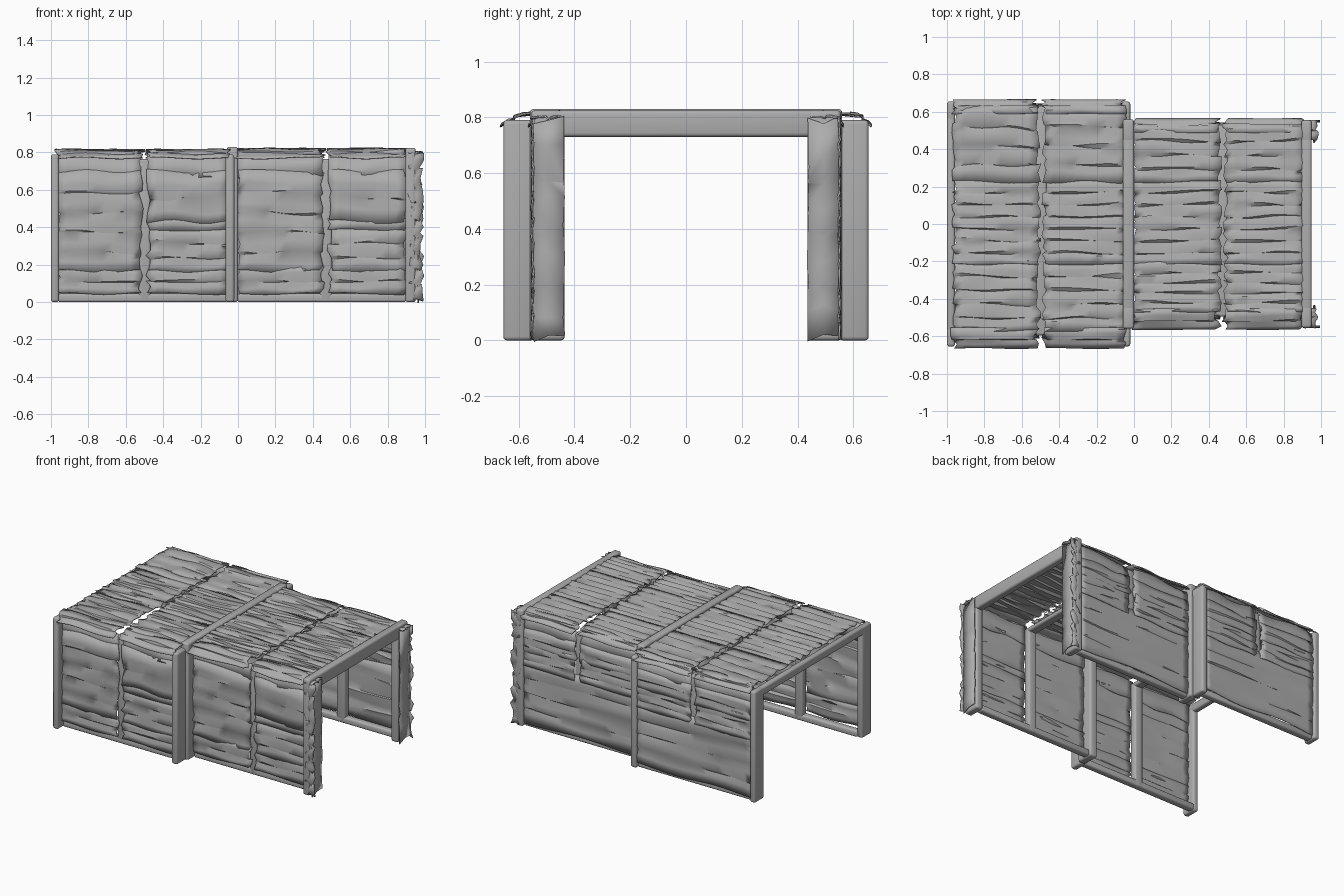
import bpy, bmesh, math, random
from mathutils import Vector as V

random.seed(7)
cube = bpy.data.objects.get("Cube")
if cube:
    bpy.data.objects.remove(cube)

mat = bpy.data.materials.new("weathered_grey")
mat.use_nodes = True
grey = (0.42, 0.42, 0.42, 1)
mat.diffuse_color = grey
mat.node_tree.nodes["Principled BSDF"].inputs["Base Color"].default_value = grey


def finish(name, bm):
    bmesh.ops.recalc_face_normals(bm, faces=bm.faces)
    me = bpy.data.meshes.new(name)
    bm.to_mesh(me)
    bm.free()
    me.materials.append(mat)
    me.shade_smooth()
    me.set_sharp_from_angle(angle=math.radians(40))
    ob = bpy.data.objects.new(name, me)
    bpy.context.collection.objects.link(ob)
    return ob


def timber(name, lo, hi, round_=0.012):
    """Squared timber with softened edges, between two opposite corners."""
    bm = bmesh.new()
    bmesh.ops.create_cube(bm, size=1)
    a, b = V(lo), V(hi)
    for v in bm.verts:
        v.co = V([(p + q) / 2 + c * abs(q - p) for p, q, c in zip(a, b, v.co)])
    bmesh.ops.bevel(bm, geom=bm.edges[:], offset=round_, segments=3, affect='EDGES', profile=0.5)
    return finish(name, bm)


def sheet(name, o, u, v, n, planks, jag=0.014, relief=0.008, bulge=0.0):
    """Rough boards running along u, stacked along v, lifted toward n."""
    o, u, v, n = V(o), V(u), V(v), V(n)
    cols = max(2, round(u.length / 0.05))
    bm = bmesh.new()
    grid = []
    for i in range(planks):
        size = random.uniform(0.7, 1.3)
        tilt = random.uniform(-0.35, 0.35) if i else 0
        last = i == planks - 1
        # Each board is proud at its start and dips under the next one
        for f, h in ((0, 1.0), (0.45 * size, 0.8), (1.0 if last else 0.9, 0.1)):
            phase, pace = random.uniform(0, 6), random.uniform(3, 9)
            left, right = (random.uniform(-jag, jag) for _ in "lr")
            row = []
            for c in range(cols + 1):
                t = c / cols
                wave = math.sin(t * pace + phase)
                drift = tilt * (t - 0.5) * (0 if last and f == 1 else 1)
                across = (i + f + drift + wave * 0.08) / planks
                lift = relief * (h + wave * 0.35) + bulge * math.sin(math.pi * min(1, max(0, across)))
                p = o + u * t + v * across + n * lift
                p += u.normalized() * (left * (1 - t) ** 3 + right * t ** 3)
                row.append(bm.verts.new(p))
            grid.append(row)
    for a, b in zip(grid, grid[1:]):
        for c in range(cols):
            bm.faces.new((a[c], a[c + 1], b[c + 1], b[c]))
    ob = finish(name, bm)
    mod = ob.modifiers.new("board_thickness", 'SOLIDIFY')
    mod.thickness = 0.006
    mod.offset = 0
    return ob


def frame(name, x0, x1, outer, inner, top):
    """Portal frame: two posts and a beam."""
    for side, s in (("front", -1), ("back", 1)):
        timber(f"{name}_{side}_post", (x0, s * inner, 0), (x1, s * outer, top), 0.014)
    timber(f"{name}_beam", (x0, -outer, 0.73), (x1, outer, top), 0.014)


def bay(name, x0, xm, x1, outer, top):
    """One bay: boarded walls and roof on studs, sills and a rafter."""
    halves = (("right", x0, xm - 0.02), ("left", xm + 0.02, x1))
    # The front wall sits deeper behind its posts than the back wall
    for side, s, inset in (("front", -1, 0.06), ("back", 1, 0.025)):
        n = (0, s, 0)
        wall = outer - inset
        timber(f"{name}_{side}_stud", (xm - 0.033, s * (wall - 0.05), 0),
               (xm + 0.033, s * wall, 0.757))
        timber(f"{name}_{side}_sill", (x0, s * (wall - 0.05), 0), (x1, s * wall, 0.045))
        if s > 0:
            sheet(f"{name}_back_lower_boards", (x0, wall, 0.03), (x1 - x0, 0, 0),
                  (0, 0, 0.45), n, 4, 0.004)
        for half, a, b in halves:
            label = f"{name}_{side}_{half}"
            # Wide boards, with narrower ones on the left half
            if s > 0:
                bands = [(0.43, 0.6, 3), (0.57, 0.7, 2)]
            elif half == "right":
                bands = [(0.045, 0.19, 2), (0.165, 0.7, 5)]
            else:
                bands = [(0.045, 0.19, 2), (0.165, 0.4, 3), (0.385, 0.45, 1), (0.43, 0.7, 2)]
            for k, (z0, z1, count) in enumerate(bands):
                sheet(f"{label}_boards_{k}", (a, s * (wall + 0.003), z0), (b - a, 0, 0),
                      (0, 0, z1 - z0), n, count)
            sheet(f"{label}_top_board", (a, s * (wall - 0.006), 0.66), (b - a, 0, 0),
                  (0, 0, 0.12), n, 1, 0.01)
            # Ragged eave sloping from the roof out over the wall
            sheet(f"{label}_eave", (a, s * (outer + 0.004), 0.762), (b - a, 0, 0),
                  (0, -s * (inset + 0.045), top - 0.77), (0, s * 0.5, 0.85), 2, 0.02, 0.01, 0.008)
    timber(f"{name}_rafter", (xm - 0.033, 0.06 - outer, 0.733), (xm + 0.033, outer - 0.025, 0.765))
    # Three overlapping courses of roof boards on each half
    courses = ((-outer + 0.085, -0.2, 5), (-0.215, 0.24, 7), (0.225, outer - 0.03, 4))
    for half, a, b in halves:
        for k, (y0, y1, count) in enumerate(courses):
            sheet(f"{name}_{half}_roof_{k}", (a, y0, top - 0.016), (b - a + 0.01, 0, 0),
                  (0, y1 - y0, 0), (0, 0, 1), count, 0.014, 0.009)


# Wide bay
frame("wide_end", -1.0, -0.957, 0.655, 0.55, 0.79)
frame("wide_inner", -0.066, -0.02, 0.655, 0.55, 0.79)
bay("wide_bay", -0.962, -0.5, -0.055, 0.655, 0.82)

# Narrow bay
frame("narrow_inner", -0.06, 0.0, 0.56, 0.435, 0.83)
frame("narrow_end", 0.895, 0.95, 0.555, 0.435, 0.825)
bay("narrow_bay", -0.003, 0.47, 0.9, 0.555, 0.825)

# Ragged bark casing around the open end posts
for side, s in (("front", -1), ("back", 1)):
    sheet(f"{side}_bark_outer", (0.92, s * 0.546, 0.01), (0.06, 0, 0), (0, 0, 0.79),
          (0, s, 0), 9, 0.016, 0.006)
    sheet(f"{side}_bark_face", (0.96, s * 0.437, 0.01), (0, s * 0.112, 0), (0, 0, 0.78),
          (1, 0, 0), 4, 0.004, 0.005)
    sheet(f"{side}_bark_cap", (0.92, s * 0.45, 0.795), (0.06, 0, 0), (0, s * 0.105, 0),
          (0, 0, 1), 2, 0.012, 0.008)
